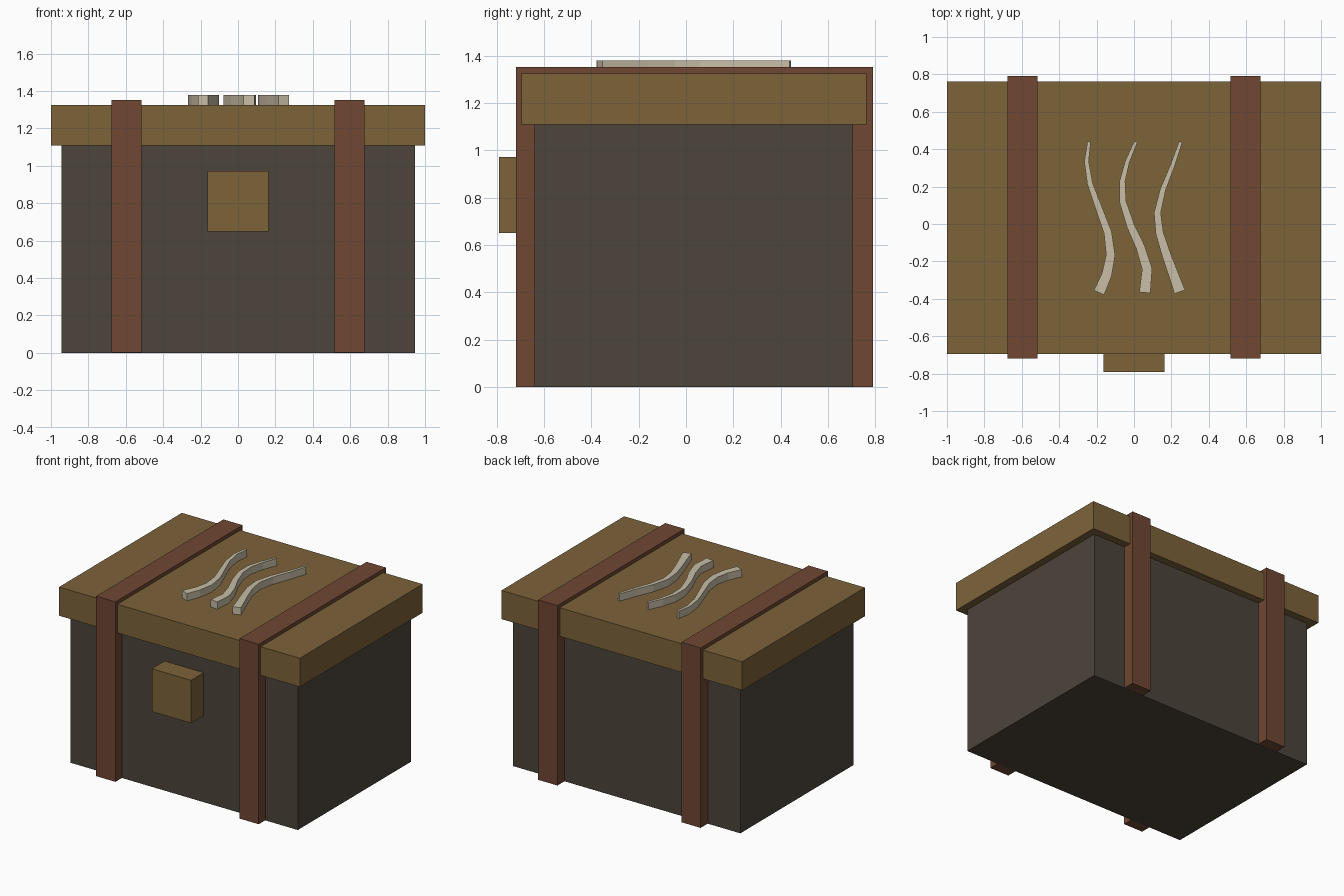
import bpy, bmesh
from mathutils import Vector

if "Cube" in bpy.data.objects:
    bpy.data.objects.remove(bpy.data.objects["Cube"])


def material(name, rgb):
    m = bpy.data.materials.new(name)
    m.diffuse_color = (*rgb, 1)
    m.use_nodes = True
    m.node_tree.nodes["Principled BSDF"].inputs["Base Color"].default_value = m.diffuse_color
    return m


DARK = material("dark_wood", (0.074, 0.058, 0.044))
TAN = material("tan_wood", (0.205, 0.125, 0.042))
LEATHER = material("leather", (0.16, 0.063, 0.033))
BONE = material("bone", (0.578, 0.515, 0.381))


def finish(name, bm, mat):
    bmesh.ops.recalc_face_normals(bm, faces=bm.faces)
    mesh = bpy.data.meshes.new(name)
    bm.to_mesh(mesh)
    bm.free()
    mesh.materials.append(mat)
    bpy.context.collection.objects.link(bpy.data.objects.new(name, mesh))


def box(name, lo, hi, mat):
    lo, hi = Vector(lo), Vector(hi)
    bm = bmesh.new()
    bmesh.ops.create_cube(bm, size=1)
    bmesh.ops.scale(bm, vec=hi - lo, verts=bm.verts)
    bmesh.ops.translate(bm, vec=(lo + hi) / 2, verts=bm.verts)
    finish(name, bm, mat)


def ribbon(name, path, w0, w1, z0, z1, mat):
    """Tapered rectangular strip following a flat path."""
    pts = [Vector((x, y, 0)) for x, y in path]
    bm = bmesh.new()
    rings = []
    for i, p in enumerate(pts):
        t = (pts[min(i + 1, len(pts) - 1)] - pts[max(i - 1, 0)]).normalized()
        side = Vector((-t.y, t.x, 0)) * (w0 + (w1 - w0) * i / (len(pts) - 1)) / 2
        rings.append([bm.verts.new((*(p + side * s).xy, z))
                      for s, z in ((1, z0), (-1, z0), (-1, z1), (1, z1))])
    for a, b in zip(rings, rings[1:]):
        for k in range(4):
            n = (k + 1) % 4
            bm.faces.new((a[k], a[n], b[n], b[k]))
    bm.faces.new(rings[0])
    bm.faces.new(rings[-1])
    finish(name, bm, mat)


# Chest body, overhanging lid and latch block
box("chest_body", (-0.945, -0.64, 0), (0.945, 0.705, 1.11), DARK)
box("lid", (-1, -0.695, 1.11), (1, 0.762, 1.325), TAN)
box("latch", (-0.163, -0.79, 0.65), (0.163, -0.62, 0.972), TAN)

# Leather straps wrapping the chest
for side, s in (("left", -1), ("right", 1)):
    c = s * 0.595
    box(side + "_strap", (c - 0.08, -0.718, 0.001), (c + 0.08, 0.79, 1.352), LEATHER)

# Three wavy inlays on the lid, thin at the back and wide at the front
waves = {
    "left_wave": [(-.24, .44), (-.254, .335), (-.235, .215), (-.19, .09),
                  (-.14, -.045), (-.125, -.165), (-.145, -.27), (-.187, -.367)],
    "middle_wave": [(.01, .44), (-.035, .335), (-.062, .23), (-.06, .12),
                    (-.018, -.01), (.035, -.125), (.07, -.24), (.058, -.367)],
    "right_wave": [(.25, .44), (.205, .31), (.155, .185), (.125, .06),
                   (.137, -.05), (.175, -.17), (.215, -.28), (.245, -.363)],
}
for name, path in waves.items():
    ribbon(name, path, 0.018, 0.06, 1.32, 1.38, BONE)
